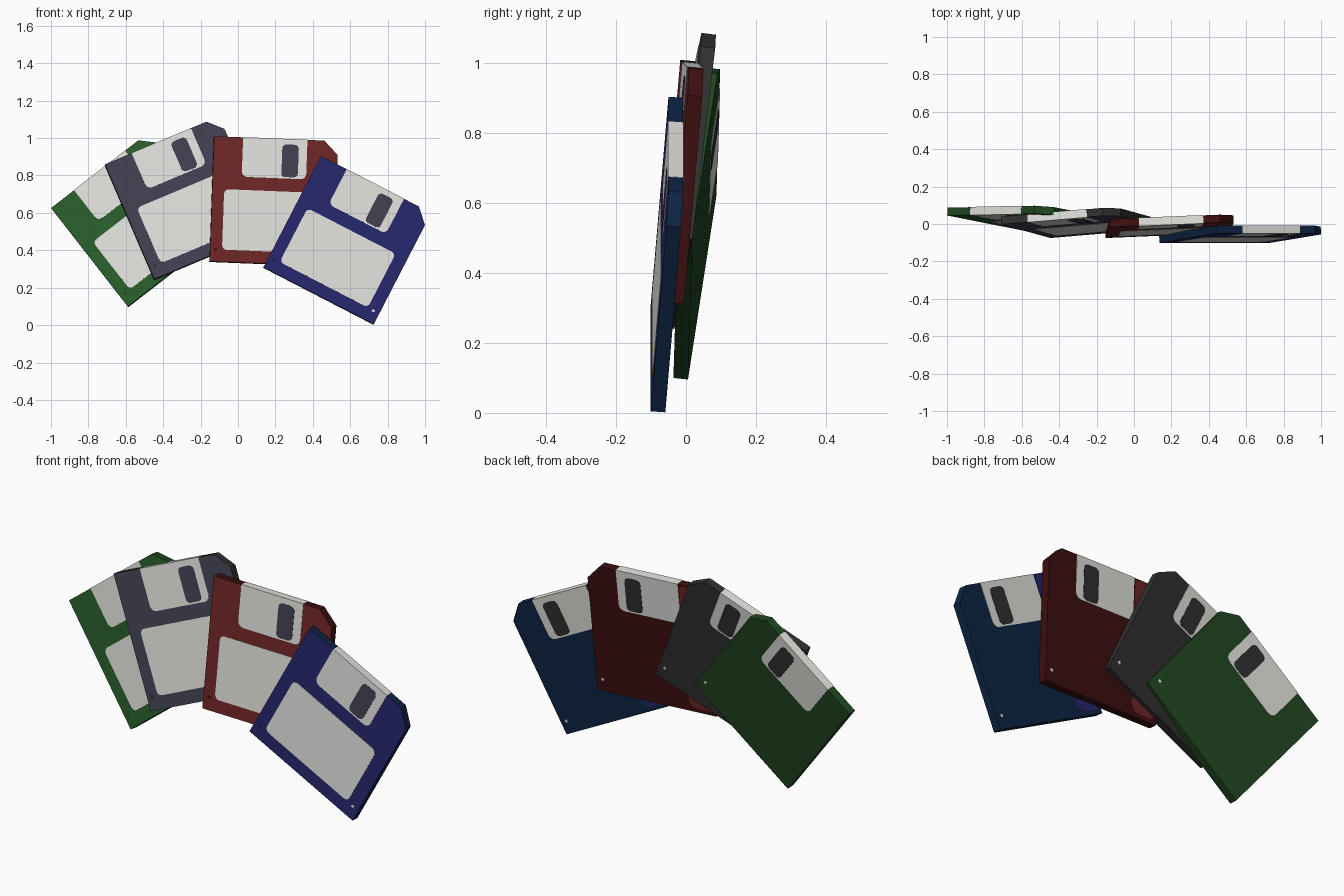
import bpy, bmesh, math
from mathutils import Vector, Matrix

if "Cube" in bpy.data.objects:
    bpy.data.objects.remove(bpy.data.objects["Cube"])

W, H, T, C = 0.664, 0.672, 0.042, 0.074   # disk width, height, thickness, corner cut


def material(name, rgb):
    m = bpy.data.materials.new(name)
    lin = [((c / 255 + 0.055) / 1.055) ** 2.4 if c > 10 else c / 255 / 12.92 for c in rgb]
    m.diffuse_color = (*lin, 1)
    m.use_nodes = True
    m.node_tree.nodes["Principled BSDF"].inputs["Base Color"].default_value = m.diffuse_color
    return m


light = material("light_grey", (225, 225, 221))
fronts = {
    "blue": material("blue_front", (38, 38, 108)),
    "red": material("red_front", (112, 38, 38)),
    "grey": material("grey_front", (66, 64, 82)),
    "green": material("green_front", (40, 94, 42)),
}
bodies = {
    "blue": material("blue_body", (13, 37, 68)),
    "red": material("red_body", (62, 15, 15)),
    "grey": material("grey_body", (48, 48, 48)),
    "green": material("green_body", (32, 70, 32)),
}


def rounded(u0, v0, u1, v1, r_low, r_high):
    """Rectangle outline with rounded lower and upper corners."""
    pts = []
    for cu, cv, su, sv, start in ((u1, v0, -1, 1, 270), (u1, v1, -1, -1, 0),
                                  (u0, v1, 1, -1, 90), (u0, v0, 1, 1, 180)):
        r = r_low if sv > 0 else r_high
        if r == 0:
            pts.append((cu, cv))
            continue
        for i in range(5):
            a = math.radians(start + 22.5 * i)
            pts.append((cu + su * r + r * math.cos(a), cv + sv * r + r * math.sin(a)))
    return pts


def slab(name, pts, n0, n1, matrix, mats):
    """Extrude an outline from depth n0 (back) to n1 (front); mats = sides, front."""
    bm = bmesh.new()
    face = bm.faces.new([bm.verts.new((u, v, n0)) for u, v in pts])
    ext = bmesh.ops.extrude_face_region(bm, geom=[face])
    top = [g for g in ext["geom"] if isinstance(g, bmesh.types.BMVert)]
    bmesh.ops.translate(bm, verts=top, vec=(0, 0, n1 - n0))
    bmesh.ops.recalc_face_normals(bm, faces=bm.faces[:])
    for f in bm.faces:
        f.material_index = 1 if len(mats) > 1 and f.normal.z > 0.9 else 0
    me = bpy.data.meshes.new(name)
    bm.to_mesh(me)
    bm.free()
    for m in mats:
        me.materials.append(m)
    ob = bpy.data.objects.new(name, me)
    ob.matrix_world = matrix
    bpy.context.collection.objects.link(ob)


def disk(col, origin, angle, du, dv):
    # local frame: u across, v up, n towards the front
    a = math.radians(angle)
    u = Vector((math.cos(a), du / W, math.sin(a))).normalized()
    v = Vector((-math.sin(a), dv / H, math.cos(a)))
    v = (v - u * v.dot(u)).normalized()
    n = u.cross(v)
    m = Matrix((u, v, n)).transposed().to_4x4()
    m.translation = origin
    front, body = fronts[col], bodies[col]

    # case with one cut corner
    slab(col + "_case", [(0, 0), (W, 0), (W, H - C), (W - C, H), (0, H)], -T, 0, m, [body, front])
    # paper label
    slab(col + "_label", rounded(0.064, 0.065, 0.595, 0.39, 0.025, 0.025), -0.001, 0.0015, m, [light])
    # metal shutter wrapping over the top edge
    slab(col + "_shutter", rounded(0.155, 0.46, 0.5, H + 0.001, 0.03, 0),
         -T - 0.0015, 0.0015, m, [light])
    # shutter windows on both sides
    slot = rounded(0.367, 0.468, 0.455, 0.643, 0.022, 0.022)
    slab(col + "_front_window", slot, 0.0, 0.003, m, [fronts["grey"]])
    slab(col + "_back_window", slot, -T - 0.003, -T, m, [bodies["grey"]])
    # small holes in the lower corners
    slab(col + "_right_hole", rounded(0.622, 0.056, 0.636, 0.07, 0, 0), -T - 0.001, 0.001, m, [light])
    slab(col + "_left_hole", rounded(0.022, 0.056, 0.038, 0.072, 0, 0), -0.001, 0.001, m, [body])
    # lighter patch on the overlapped part of the back
    if col in ("blue", "red"):
        slab(col + "_back_patch", rounded(0.004, 0.02, 0.148, H - 0.006, 0.04, 0.02),
             -T - 0.001, -T + 0.001, m, [front])


disk("blue", (0.136, -0.101, 0.309), -27.3, 0.0, 0.051)
disk("red", (-0.152, -0.075, 0.341), -2.3, 0.0275, 0.059)
disk("grey", (-0.447, -0.075, 0.246), 22.8, 0.052, 0.074)
disk("green", (-0.589, -0.036, 0.10), 37.8, 0.012, 0.082)
